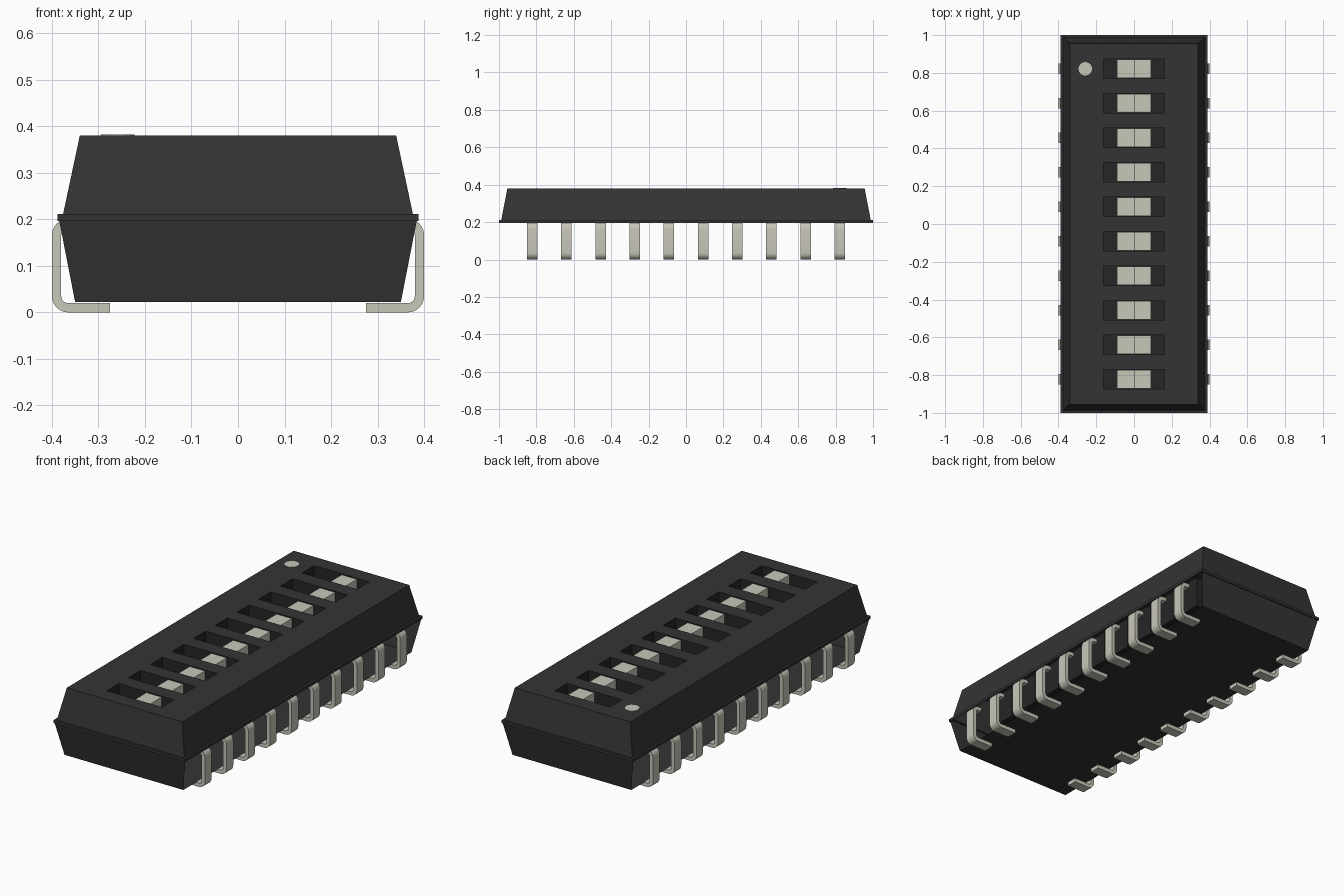
import bpy, bmesh, math

cube = bpy.data.objects.get("Cube")
if cube:
    bpy.data.objects.remove(cube, do_unlink=True)


def material(name, rgb):
    m = bpy.data.materials.new(name)
    m.use_nodes = True
    m.diffuse_color = (*rgb, 1)
    m.node_tree.nodes["Principled BSDF"].inputs["Base Color"].default_value = (*rgb, 1)
    return m


BLACK = material("black plastic", (0.034, 0.034, 0.034))
DARK = material("slot black", (0.019, 0.019, 0.019))
PALE = material("pale metal", (0.58, 0.57, 0.49))


def finish(name, bm, *mats):
    me = bpy.data.meshes.new(name)
    bm.to_mesh(me)
    bm.free()
    ob = bpy.data.objects.new(name, me)
    for m in mats:
        me.materials.append(m)
    bpy.context.collection.objects.link(ob)
    return ob


def face(bm, pts, mat=0):
    f = bm.faces.new([bm.verts.new(p) for p in pts])
    f.material_index = mat


def rect(x0, x1, y0, y1, z):
    return [(x0, y0, z), (x1, y0, z), (x1, y1, z), (x0, y1, z)]


def wrap(bm, low, high, sides=range(4), mat=0):
    for i in sides:
        j = (i + 1) % 4
        face(bm, [low[i], low[j], high[j], high[i]], mat)


def box(bm, x0, x1, y0, y1, z0, z1):
    low, high = rect(x0, x1, y0, y1, z0), rect(x0, x1, y0, y1, z1)
    wrap(bm, low, high)
    face(bm, low[::-1])
    face(bm, high)


COUNT = 10
PITCH = 0.1826
ROWS = [(i - (COUNT - 1) / 2) * PITCH for i in range(COUNT)]
SX, SY = 0.162, 0.051          # half size of a slot
TX, TY, TZ = 0.34, 0.955, 0.38  # half size and height of the top
FLOOR = 0.215

# Hollow housing: stacked rings, lower long sides open for the pins
bm = bmesh.new()
sections = [(0.35, 0.96, 0.022), (0.384, 0.995, 0.196), (0.388, 1.0, 0.196),
            (0.388, 1.0, 0.211), (0.376, 0.988, 0.211), (TX, TY, TZ)]
rings = [rect(-x, x, -y, y, z) for x, y, z in sections]
for k in range(len(rings) - 1):
    wrap(bm, rings[k], rings[k + 1], (0, 2) if k == 0 else range(4))
face(bm, rings[0][::-1])

# Top deck: two long strips and the bars between the slots
face(bm, rect(-TX, -SX, -TY, TY, TZ))
face(bm, rect(SX, TX, -TY, TY, TZ))
edges = [-TY] + [e for y in ROWS for e in (y - SY, y + SY)] + [TY]
for a, b in zip(edges[::2], edges[1::2]):
    face(bm, rect(-SX, SX, a, b, TZ))

# Recessed slots
for y in ROWS:
    low = rect(-SX, SX, y - SY, y + SY, FLOOR)
    high = rect(-SX, SX, y - SY, y + SY, TZ)
    wrap(bm, high, low, mat=1)
    face(bm, low, 1)
bmesh.ops.remove_doubles(bm, verts=bm.verts, dist=1e-5)
finish("housing", bm, BLACK, DARK)

# Sliders: a raised half and a sunken half
bm = bmesh.new()
for y in ROWS:
    box(bm, 0, 0.09, y - 0.05, y + 0.05, FLOOR, 0.375)
    box(bm, -0.09, 0, y - 0.05, y + 0.05, FLOOR, 0.25)
finish("sliders", bm, PALE)

# Marker dot by the last slot
bm = bmesh.new()
bmesh.ops.create_cone(bm, cap_ends=True, segments=16, radius1=0.036,
                      radius2=0.036, depth=0.004)
bmesh.ops.translate(bm, verts=bm.verts, vec=(-0.258, ROWS[-1], TZ))
finish("marker_dot", bm, PALE)


# Pins: C-shaped strip with rounded bends
def strip(r):
    pts = [(0.275, 0.035 - r)]
    for cz, start in ((0.035, -90), (0.166, 0)):
        for s in range(7):
            a = math.radians(start + s * 15)
            pts.append((0.365 + r * math.cos(a), cz + r * math.sin(a)))
    return pts + [(0.345, 0.166 + r)]


outer, inner = strip(0.035), strip(0.015)
W = 0.028
for side, name in ((1, "left_pins"), (-1, "right_pins")):
    bm = bmesh.new()
    for y in ROWS:
        loops = []
        for ox, oz, ix, iz in [(*o, *i) for o, i in zip(outer, inner)]:
            loops.append([bm.verts.new((side * px, y + py, pz)) for px, py, pz in
                          ((ox, -W, oz), (ox, W, oz), (ix, W, iz), (ix, -W, iz))])
        for a, b in zip(loops, loops[1:]):
            for i in range(4):
                j = (i + 1) % 4
                bm.faces.new((a[i], a[j], b[j], b[i]))
        bm.faces.new(loops[0][::-1])
        bm.faces.new(loops[-1])
    bmesh.ops.recalc_face_normals(bm, faces=bm.faces)
    ob = finish(name, bm, PALE)
    bpy.ops.object.select_all(action='DESELECT')
    ob.select_set(True)
    bpy.context.view_layer.objects.active = ob
    bpy.ops.object.shade_smooth_by_angle(angle=math.radians(30))
